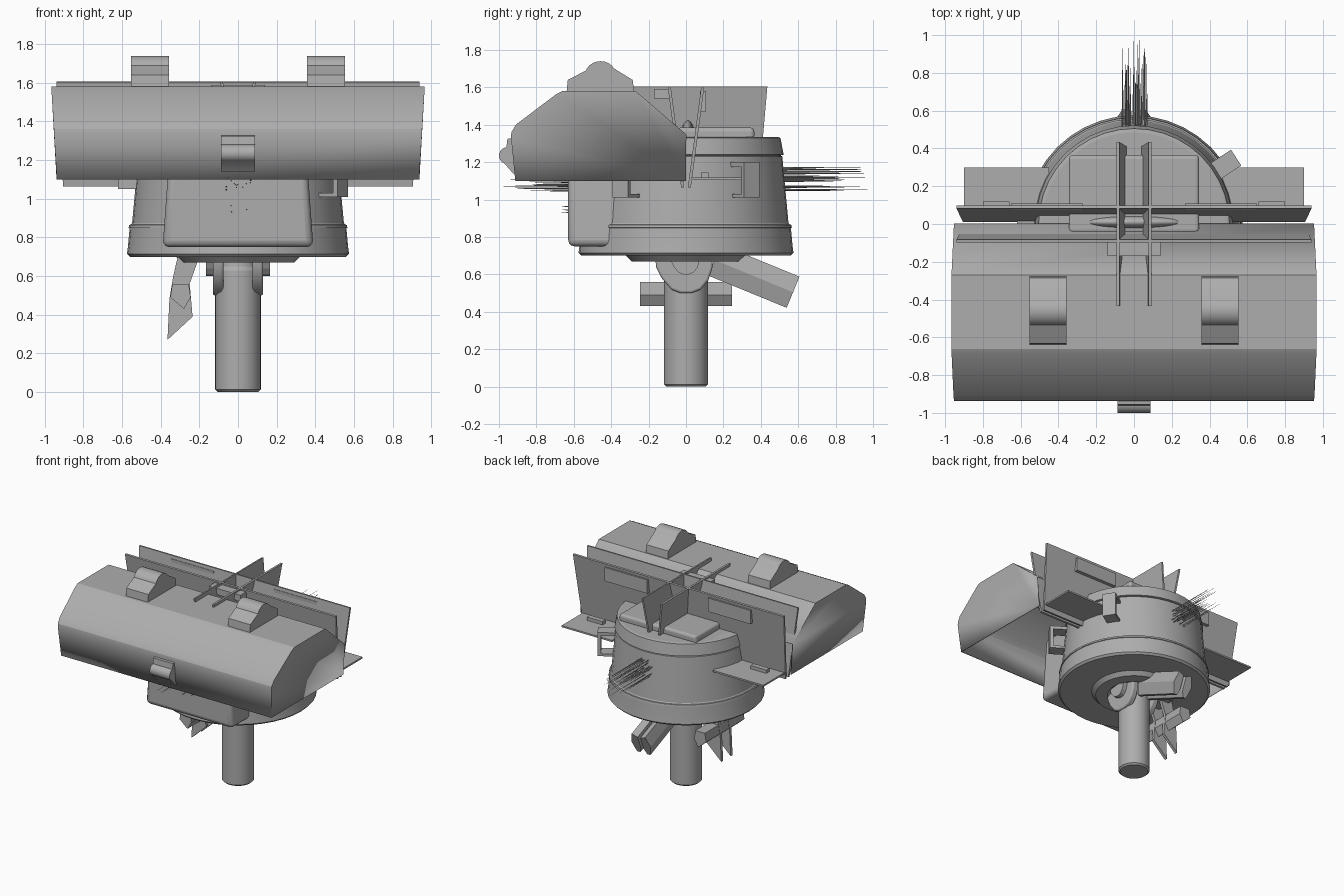
import bpy, bmesh, math, random
from mathutils import Vector, Matrix

if "Cube" in bpy.data.objects:
    bpy.data.objects.remove(bpy.data.objects["Cube"])

random.seed(4)
grey = bpy.data.materials.new("plain_grey")
grey.diffuse_color = (0.42, 0.42, 0.42, 1)
grey.use_nodes = True
grey.node_tree.nodes["Principled BSDF"].inputs["Base Color"].default_value = grey.diffuse_color


def finish(name, bm, smooth=None, bevel=0, solid=0):
    """Turn a bmesh into a named object."""
    bmesh.ops.recalc_face_normals(bm, faces=bm.faces)
    me = bpy.data.meshes.new(name)
    bm.to_mesh(me)
    bm.free()
    ob = bpy.data.objects.new(name, me)
    bpy.context.collection.objects.link(ob)
    me.materials.append(grey)
    if solid:
        m = ob.modifiers.new("thickness", 'SOLIDIFY')
        m.thickness, m.offset = solid, 0
    if bevel:
        m = ob.modifiers.new("bevel", 'BEVEL')
        m.width, m.segments, m.limit_method = bevel, 3, 'ANGLE'
    if smooth:
        bpy.ops.object.select_all(action='DESELECT')
        ob.select_set(True)
        bpy.context.view_layer.objects.active = ob
        bpy.ops.object.shade_smooth_by_angle(angle=math.radians(smooth))
    return ob


def box(name, x, y, z, matrix=None, **kw):
    bm = bmesh.new()
    bmesh.ops.create_cube(bm, size=1)
    for v in bm.verts:
        v.co = [r[0] + (c + 0.5) * (r[1] - r[0]) for c, r in zip(v.co, (x, y, z))]
    if matrix:
        bm.transform(matrix)
    return finish(name, bm, **kw)


def prism(name, pts, axis, lo, hi, **kw):
    """Extrude a closed outline: (y, z) along x, or (x, z) along y."""
    bm = bmesh.new()
    place = (lambda p, t: (t, p[0], p[1])) if axis == 'x' else (lambda p, t: (p[0], t, p[1]))
    a = [bm.verts.new(place(p, lo)) for p in pts]
    b = [bm.verts.new(place(p, hi)) for p in pts]
    bm.faces.new(a)
    bm.faces.new(b)
    for i in range(len(pts)):
        j = (i + 1) % len(pts)
        bm.faces.new((a[i], a[j], b[j], b[i]))
    return finish(name, bm, **kw)


def lathe(name, prof, n, smooth=25):
    """Revolve (radius, z) rings around z and cap both ends."""
    bm = bmesh.new()
    rings = [[bm.verts.new((r * math.cos(math.tau * i / n), r * math.sin(math.tau * i / n), z))
              for i in range(n)] for r, z in prof]
    for a, b in zip(rings, rings[1:]):
        for i in range(n):
            j = (i + 1) % n
            bm.faces.new((a[i], a[j], b[j], b[i]))
    bm.faces.new(rings[0])
    bm.faces.new(rings[-1])
    return finish(name, bm, smooth=smooth)


def sheet(name, corners, thick):
    bm = bmesh.new()
    bm.faces.new([bm.verts.new(c) for c in corners])
    return finish(name, bm, solid=thick)


# Mast and drum-shaped turret
lathe("mast", [(0.105, 0), (0.118, 0.012), (0.118, 0.63), (0.105, 0.65), (0.10, 0.72)], 32)
lathe("turret_drum", [(0.15, 0.71), (0.20, 0.67), (0.29, 0.67), (0.32, 0.70), (0.56, 0.70),
                      (0.575, 0.715), (0.57, 0.75), (0.56, 0.86), (0.548, 0.875), (0.515, 1.23),
                      (0.50, 1.24), (0.50, 1.325), (0.485, 1.335)], 40)
# Narrow raised bands on the drum
lathe("lower_band", [(0.55, 0.845), (0.566, 0.85), (0.563, 0.865), (0.54, 0.87)], 40)
lathe("upper_band", [(0.50, 1.235), (0.522, 1.24), (0.505, 1.33), (0.49, 1.335)], 40)
box("top_block", (-0.345, 0.345), (-0.05, 0.365), (1.32, 1.385), bevel=0.02)

# Ellipsoid cover between the upright plates
bm = bmesh.new()
bmesh.ops.create_uvsphere(bm, u_segments=24, v_segments=12, radius=1)
bm.transform(Matrix.Translation((0, 0.01, 1.35)) @ Matrix.Diagonal((0.27, 0.035, 0.075, 1)))
finish("centre_cover", bm, smooth=40)

# Front box under the hood
prism("front_box", [(-0.39, 0.75), (0.39, 0.75), (0.35, 1.3), (-0.35, 1.3)], 'y',
      -0.63, -0.1, bevel=0.035, smooth=30)

# Large hood: open shell with slightly flaring ends
hood = [(-0.91, 1.10), (-0.933, 1.337), (-0.93, 1.36), (-0.906, 1.40), (-0.69, 1.563),
        (-0.66, 1.577), (-0.27, 1.577), (0.0, 1.347), (0.0, 1.10)]
bm = bmesh.new()
ends = [[bm.verts.new((s * (0.935 + (z - 1.1) * 0.06), y, z)) for y, z in hood] for s in (-1, 1)]
for e in ends:
    bm.faces.new(e)
for i in range(len(hood) - 2):
    bm.faces.new((ends[0][i], ends[0][i + 1], ends[1][i + 1], ends[1][i]))
finish("hood", bm, solid=0.008, smooth=22)

# Rounded housings on top of the hood and one on its front
dome = [(-0.64, 1.56), (-0.632, 1.64), (-0.535, 1.69)]
dome += [(-0.457 + 0.085 * math.cos(a), 1.66 + 0.08 * math.sin(a))
         for a in [math.radians(150 - 15 * i) for i in range(9)]]
dome += [(-0.285, 1.64), (-0.275, 1.56)]
for s in (-1, 1):
    prism("top_housing", dome, 'x', s * 0.455 - 0.098, s * 0.455 + 0.098, smooth=25)
nose = [(-0.90, 1.33), (-0.955, 1.325), (-0.96, 1.28)]
nose += [(-0.955 + 0.045 * math.cos(a), 1.235 + 0.045 * math.sin(a))
         for a in [math.radians(110 + 20 * i) for i in range(8)]]
nose += [(-0.925, 1.14), (-0.90, 1.14)]
prism("front_housing", nose, 'x', -0.088, 0.088, smooth=25)
box("hood_rear_block", (-0.14, 0.14), (-0.17, -0.085), (1.54, 1.59))

# Crossed pairs of upright plates leaning outward
for s in (-1, 1):
    sheet("long_plate", [(-0.905, s * 0.018, 1.065), (0.905, s * 0.018, 1.065),
                         (0.94, s * 0.09, 1.605), (-0.94, s * 0.09, 1.605)], 0.016)
    sheet("cross_plate", [(s * 0.045, -0.41, 1.32), (s * 0.045, 0.41, 1.32),
                          (s * 0.085, 0.435, 1.605), (s * 0.085, -0.435, 1.605)], 0.014)
    # Panels on the rear plate, side wings and wing tabs
    x0, x1 = sorted((s * 0.27, s * 0.65))
    box("rear_panel", (x0, x1), (0.075, 0.108), (1.47, 1.58))
    x0, x1 = sorted((s * 0.45, s * 0.9))
    box("side_wing", (x0, x1), (0.02, 0.30), (1.105, 1.118))
    x0, x1 = sorted((s * 0.66, s * 0.8))
    box("wing_tab", (x0, x1), (0.08, 0.12), (1.11, 1.145))

# C-shaped brackets on the right of the drum, small stub on the left
for ang in (33, -33):
    m = Matrix.Rotation(math.radians(ang), 4, 'Z')
    box("bracket_back", (0.62, 0.645), (-0.05, 0.05), (1.02, 1.19), m)
    box("bracket_top", (0.5, 0.645), (-0.05, 0.05), (1.175, 1.2), m)
    box("bracket_foot", (0.5, 0.645), (-0.05, 0.05), (1.01, 1.03), m)
box("left_stub", (-0.62, -0.5), (-0.06, 0.06), (1.05, 1.10))

# Forked ears holding the mast
ear = [(-0.165, 0.70), (-0.16, 0.64), (-0.13, 0.58), (-0.08, 0.52), (-0.03, 0.50), (0.03, 0.50),
       (0.08, 0.52), (0.12, 0.57), (0.14, 0.63), (0.145, 0.70)]
for s in (-1, 1):
    x0, x1 = sorted((s * 0.075, s * 0.13))
    prism("mast_ear", ear, 'x', x0, x1, bevel=0.012, smooth=30)
    x0, x1 = sorted((s * 0.13, s * 0.165))
    prism("outer_ear", [(y * 0.5, 0.70 + (z - 0.7) * 0.5) for y, z in ear], 'x', x0, x1)

# Twin sloping barrels under the rear, with faceted outer sides
direction = Vector((0, 0.925, -0.38))
normal = Vector((0, 0.38, 0.925))
start = Vector((0, 0.17, 0.67))
for s in (-1, 1):
    bm = bmesh.new()
    section = [(0.012, 0.07), (0.06, 0.09), (0.085, 0.0), (0.06, -0.09), (0.03, -0.09), (0.012, -0.04)]
    rings = [[bm.verts.new(start + direction * d + normal * h + Vector((s * x, 0, 0)))
              for x, h in section] for d in (-0.02, 0.435)]
    for r in rings:
        bm.faces.new(r)
    for i in range(6):
        j = (i + 1) % 6
        bm.faces.new((rings[0][i], rings[0][j], rings[1][j], rings[1][i]))
    finish("rear_barrel", bm)

# Hanging blades and the wedge bar that crosses them
blade = [(-0.31, 0.71), (-0.335, 0.60), (-0.355, 0.48), (-0.365, 0.27), (-0.235, 0.39),
         (-0.25, 0.56), (-0.20, 0.70)]
for y in (-0.06, 0.06):
    prism("hanging_blade", blade, 'y', y - 0.012, y + 0.012)
prism("blade_cross_bar", [(-0.35, 0.49), (-0.34, 0.56), (-0.255, 0.56), (-0.245, 0.49), (-0.28, 0.43)],
      'y', -0.245, 0.245)


# Bundles of thin needles, long at the back and short at the front
def needles(name, count, y0, near, far, z0, z1):
    bm = bmesh.new()
    for _ in range(count):
        x, z, y1 = random.uniform(-0.068, 0.068), random.uniform(z0, z1), random.uniform(near, far)
        m = Matrix.Translation((x, (y0 + y1) / 2, z)) @ Matrix.Rotation(
            math.copysign(math.pi / 2, y0 - y1), 4, 'X')
        bmesh.ops.create_cone(bm, segments=4, radius1=0.0045, radius2=0.001,
                              depth=abs(y1 - y0), cap_ends=True, matrix=m)
    finish(name, bm)


needles("rear_needles", 28, 0.48, 0.75, 0.985, 1.04, 1.175)
needles("front_needles", 14, -0.6, -0.8, -0.98, 1.04, 1.17)
needles("low_front_needles", 3, -0.6, -0.66, -0.69, 0.92, 0.97)
